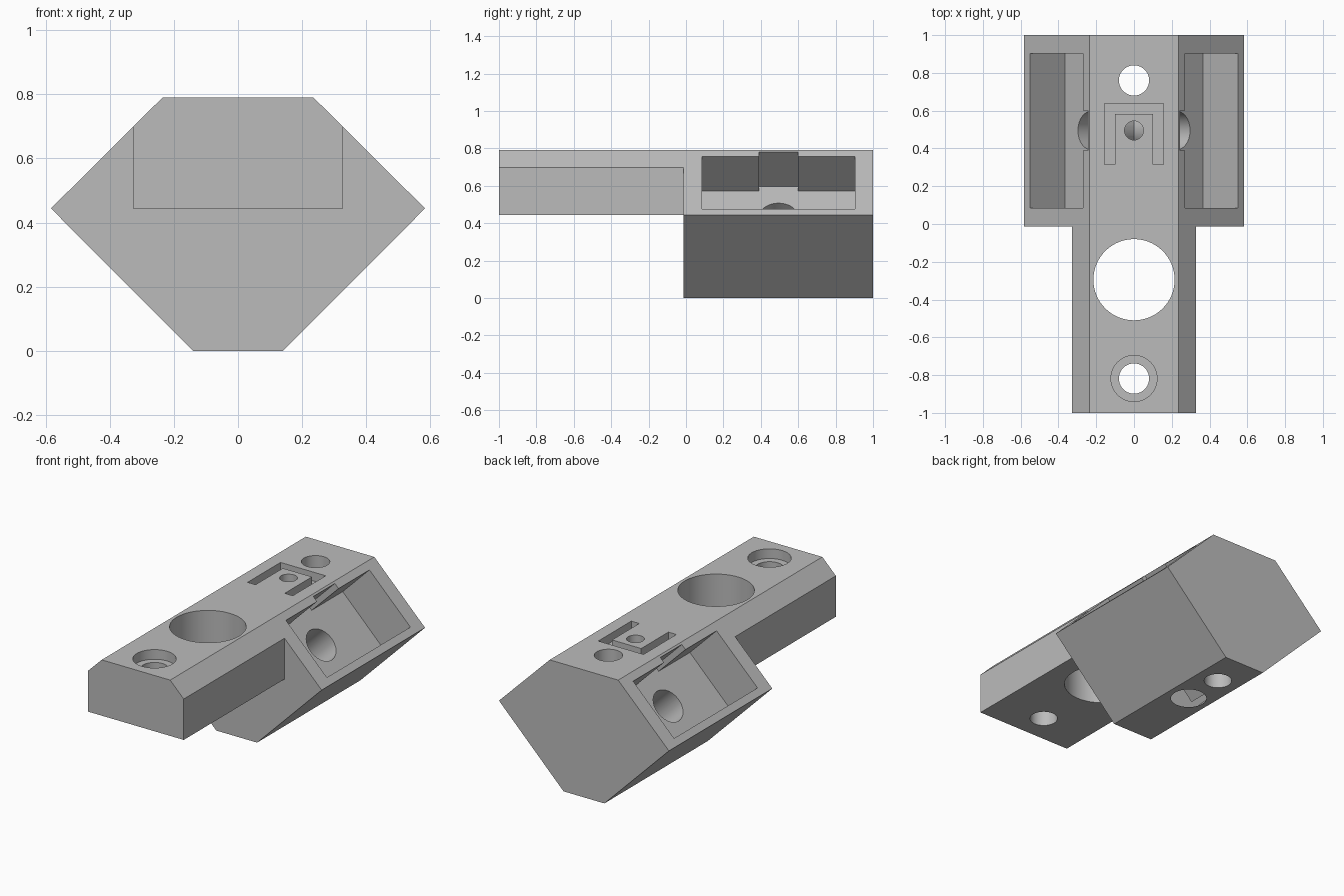
import bpy, bmesh, math
from mathutils import Vector, Matrix

if "Cube" in bpy.data.objects:
    bpy.data.objects.remove(bpy.data.objects["Cube"], do_unlink=True)

WAIST, TOP, STEP_Y = 0.444, 0.79, -0.013
POCKET_MID = 0.495


def add_object(name, bm):
    bmesh.ops.recalc_face_normals(bm, faces=bm.faces)
    mesh = bpy.data.meshes.new(name)
    bm.to_mesh(mesh)
    bm.free()
    obj = bpy.data.objects.new(name, mesh)
    bpy.context.collection.objects.link(obj)
    return obj


def prism(name, profile, y0, y1):
    """Extrude an x-z outline along y."""
    bm = bmesh.new()
    face = bm.faces.new([bm.verts.new((x, y0, z)) for x, z in profile])
    new = bmesh.ops.extrude_face_region(bm, geom=[face])["geom"]
    verts = [g for g in new if isinstance(g, bmesh.types.BMVert)]
    bmesh.ops.translate(bm, verts=verts, vec=(0, y1 - y0, 0))
    return add_object(name, bm)


def box(name, x0, x1, y0, y1, z0, z1):
    return prism(name, [(x0, z0), (x1, z0), (x1, z1), (x0, z1)], y0, y1)


def cylinder(name, start, end, radius):
    start, end = Vector(start), Vector(end)
    axis = end - start
    turn = axis.to_track_quat("Z", "Y").to_matrix().to_4x4()
    bm = bmesh.new()
    bmesh.ops.create_cone(bm, cap_ends=True, segments=64, radius1=radius,
                          radius2=radius, depth=axis.length,
                          matrix=Matrix.Translation((start + end) / 2) @ turn)
    return add_object(name, bm)


def cut(cutter):
    cutter.hide_render = True
    mod = body.modifiers.new("cut", "BOOLEAN")
    mod.operation, mod.solver, mod.object = "DIFFERENCE", "EXACT", cutter
    with bpy.context.temp_override(object=body, active_object=body):
        bpy.ops.object.modifier_apply(modifier=mod.name)
    bpy.data.objects.remove(cutter, do_unlink=True)


# Six-sided block running the whole length
half = [(0.14, 0), (0.583, WAIST), (0.235, TOP)]
body = prism("mounting_block", half + [(-x, z) for x, z in reversed(half)], -1, 1)

# Reduce the front half to a narrow arm
cut(box("arm_underside", -1, 1, -2, STEP_Y, -1, WAIST))
for side in (-1, 1):
    cut(box("arm_flank", *sorted((side * 0.328, side)), -2, STEP_Y, 0.2, 1))


def sloped_pocket(name, side, upper, lower, y0, y1):
    """Rectangular recess cut square to the upper sloped face."""
    depth, out = 0.184, 0.1
    points = [(p[0] + d, p[1] + d) for p, d in
              ((upper, out), (lower, out), (lower, -depth), (upper, -depth))]
    cut(prism(name, [(side * x, z) for x, z in points], y0, y1))


# Side pockets with a notch and an inward port in each
for side in (-1, 1):
    sloped_pocket("pocket", side, (0.27, 0.756), (0.55, 0.476), 0.085, 0.903)
    sloped_pocket("notch", side, (0.245, 0.781), (0.4, 0.626),
                  POCKET_MID - 0.105, POCKET_MID + 0.105)
    cut(cylinder("port", (side * 0.28, POCKET_MID, 0.49),
                 (0, POCKET_MID, 0.21), 0.103))

# Vertical holes: y, radius, bottom, top
for y, radius, low, high in [(0.76, 0.08, -0.1, 1), (POCKET_MID, 0.05, 0.1, 1),
                             (POCKET_MID, 0.103, -0.1, 0.21),
                             (-0.295, 0.215, 0.3, 1), (-0.818, 0.08, 0.3, 1),
                             (-0.818, 0.122, TOP - 0.06, 1)]:
    cut(cylinder("hole", (0, y, low), (0, y, high), radius))

# U-shaped groove in the top
groove = box("groove", -0.155, 0.155, 0.315, 0.638, TOP - 0.055, 1)
island = box("island", -0.1, 0.1, 0.2, 0.582, 0.5, 1.2)
mod = groove.modifiers.new("island", "BOOLEAN")
mod.operation, mod.solver, mod.object = "DIFFERENCE", "EXACT", island
with bpy.context.temp_override(object=groove, active_object=groove):
    bpy.ops.object.modifier_apply(modifier=mod.name)
bpy.data.objects.remove(island, do_unlink=True)
cut(groove)

# Plain grey finish
grey = bpy.data.materials.new("grey")
grey.use_nodes = True
colour = (0.5, 0.5, 0.5, 1)
grey.diffuse_color = colour
grey.node_tree.nodes["Principled BSDF"].inputs["Base Color"].default_value = colour
body.data.materials.clear()
body.data.materials.append(grey)
for poly in body.data.polygons:
    poly.material_index = 0

bpy.ops.object.select_all(action="DESELECT")
body.select_set(True)
bpy.context.view_layer.objects.active = body
bpy.ops.object.shade_smooth_by_angle(angle=math.radians(30))
